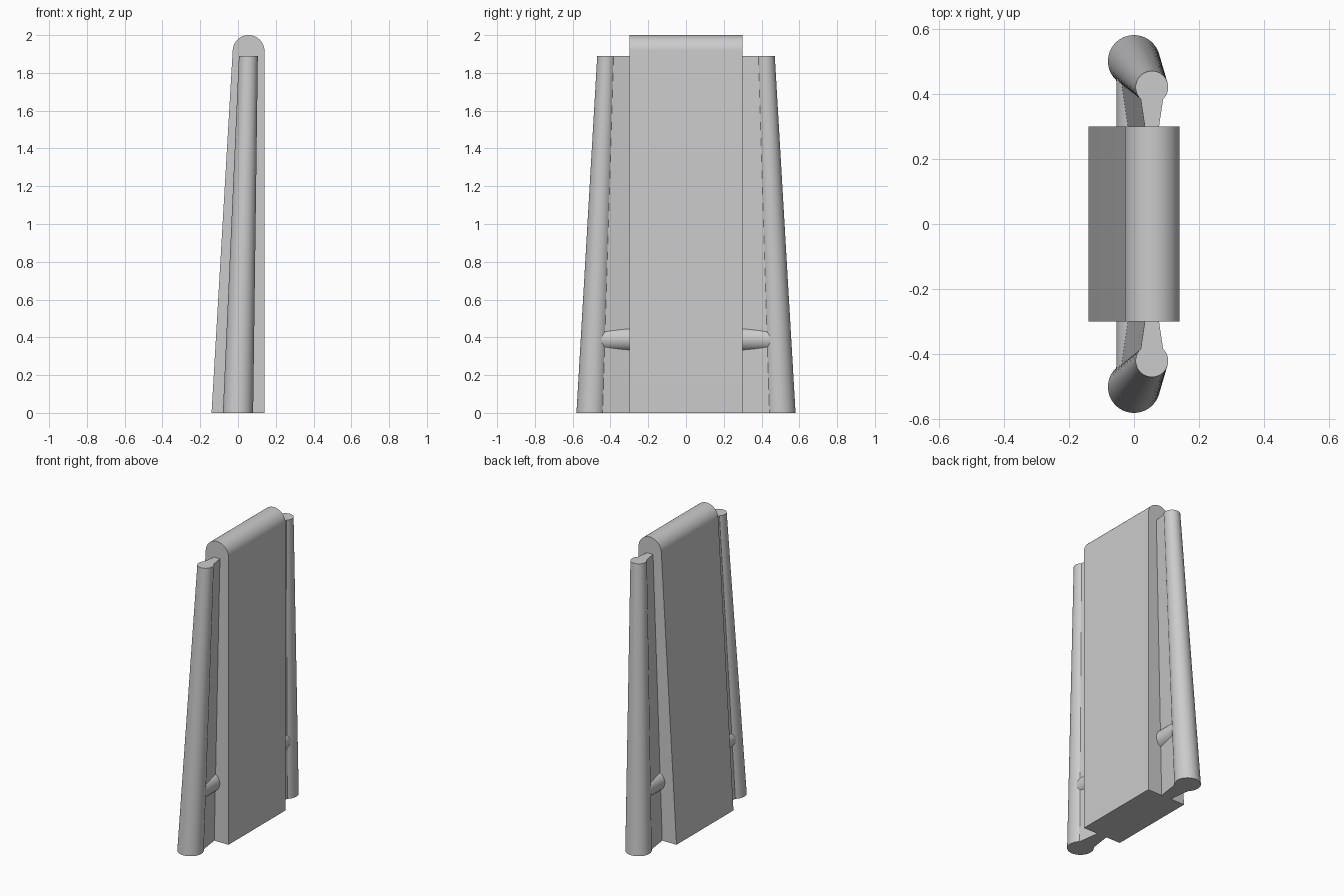
import bpy, bmesh
from math import pi, sin, cos, asin, radians
from mathutils import Vector

cube = bpy.data.objects.get("Cube")
if cube:
    bpy.data.objects.remove(cube, do_unlink=True)

GREY = (0.6, 0.6, 0.6, 1.0)
mat = bpy.data.materials.new("plain_grey")
mat.use_nodes = True
mat.diffuse_color = GREY
mat.node_tree.nodes["Principled BSDF"].inputs["Base Color"].default_value = GREY


def loft(name, start, end):
    """Solid between two outlines with the same number of points."""
    bm = bmesh.new()
    a = [bm.verts.new(p) for p in start]
    b = [bm.verts.new(p) for p in end]
    bm.faces.new(a)
    bm.faces.new(b)
    for i in range(len(a)):
        j = (i + 1) % len(a)
        bm.faces.new((a[i], a[j], b[j], b[i]))
    bmesh.ops.recalc_face_normals(bm, faces=bm.faces)
    mesh = bpy.data.meshes.new(name)
    bm.to_mesh(mesh)
    bm.free()
    mesh.materials.append(mat)
    ob = bpy.data.objects.new(name, mesh)
    bpy.context.collection.objects.link(ob)
    bpy.ops.object.select_all(action="DESELECT")
    ob.select_set(True)
    bpy.context.view_layer.objects.active = ob
    bpy.ops.object.shade_smooth_by_angle(angle=radians(20))
    return ob


# Central slab: one upright side, one sloping side, rounded top
HALF = 0.3
R = 0.084
cx, cz = 0.14 - R, 2 - R
sweep = pi - 0.057
profile = [(-0.14, 0), (0.14, 0)]
profile += [(cx + R * cos(sweep * i / 32), cz + R * sin(sweep * i / 32)) for i in range(33)]
loft("central_slab", [(x, -HALF, z) for x, z in profile], [(x, HALF, z) for x, z in profile])


# Edge rails: a tapering round bar joined to the slab by a flared web
def rail_outline(side, x, y, z, scale):
    r, neck, root = 0.08 * scale, 0.055 * scale, 0.035 * scale
    a = asin(neck / r)
    first, last = -pi / 2 + a, 3 * pi / 2 - a
    pts = [(x + root, side * HALF, z)]
    for i in range(57):
        t = first + (last - first) * i / 56
        pts.append((x + r * cos(t), side * (y + r * sin(t)), z))
    pts.append((x - root, side * HALF, z))
    return pts


# Cross pin: a round rod buried in the web, from the slab into the bar
def pin_outline(side, y):
    return [(0.011 + 0.065 * cos(2 * pi * i / 48), side * y,
             0.39 + 0.065 * sin(2 * pi * i / 48)) for i in range(48)]


for side, label in ((-1, "front"), (1, "back")):
    loft(label + "_rail",
         rail_outline(side, 0, 0.5, 0, 1),
         rail_outline(side, 0.055, 0.42, 1.89, 0.625))
    loft(label + "_pin", pin_outline(side, HALF), pin_outline(side, 0.48))
